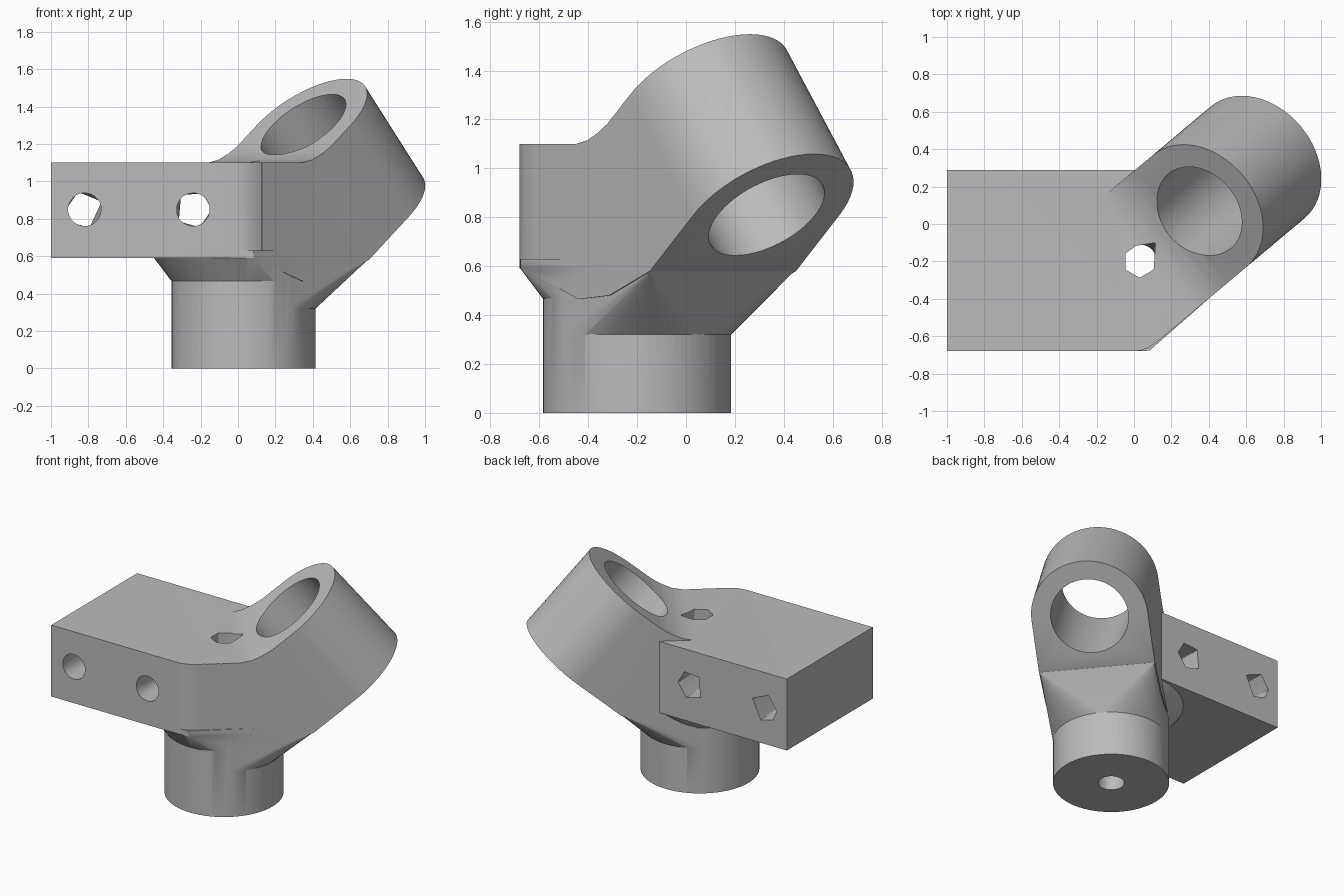
import bpy, bmesh, math
from mathutils import Vector

cube = bpy.data.objects.get("Cube")
if cube:
    bpy.data.objects.remove(cube)

grey = bpy.data.materials.new("plain grey")
grey.use_nodes = True
grey.diffuse_color = (0.5, 0.5, 0.5, 1)
grey.node_tree.nodes["Principled BSDF"].inputs["Base Color"].default_value = (0.5, 0.5, 0.5, 1)

POST = Vector((0.03, -0.2, 0))
YAW = math.radians(40)
HALF, BORE = 0.39, 0.26
TOP, LOW = (0.418, 1.30), (0.824, 0.81)     # ends of the tube axis: (along arm, z)
SLOPE = Vector((0.49, 0.406)).normalized()  # square to the tube axis


def arm_pt(s, n, z):
    """Point from arm coordinates: along, across, up."""
    c, k = math.cos(YAW), math.sin(YAW)
    return POST + Vector((s * c - n * k, s * k + n * c, z))


def make(name, bm):
    bmesh.ops.recalc_face_normals(bm, faces=bm.faces)
    mesh = bpy.data.meshes.new(name)
    bm.to_mesh(mesh)
    bm.free()
    mesh.materials.append(grey)
    ob = bpy.data.objects.new(name, mesh)
    bpy.context.collection.objects.link(ob)
    return ob


def hull(name, points):
    bm = bmesh.new()
    verts = [bm.verts.new(p) for p in points]
    res = bmesh.ops.convex_hull(bm, input=verts)
    spare = {v for v in res["geom_interior"] + res["geom_unused"]
             if isinstance(v, bmesh.types.BMVert)}
    bmesh.ops.delete(bm, geom=list(spare), context='VERTS')
    bmesh.ops.dissolve_limit(bm, angle_limit=0.005, verts=bm.verts, edges=bm.edges)
    return make(name, bm)


def circle(r, count=64, start=0, sweep=360):
    steps = count if sweep == 360 else count - 1
    return [(r * math.cos(a), r * math.sin(a)) for a in
            (math.radians(start + sweep * i / steps) for i in range(count))]


def polar(angles, r):
    return [(r * math.cos(math.radians(a)), r * math.sin(math.radians(a))) for a in angles]


def tube_pt(end, p, n, push=0):
    """Point on a plane square to the tube axis."""
    return arm_pt(end[0] + SLOPE.x * p + SLOPE.y * push, n,
                  end[1] + SLOPE.y * p - SLOPE.x * push)


# Clamp block, with one rounded corner leading into the arm
side = [arm_pt(s, -HALF + 0.001, 0).to_2d() for s in (-0.19, 0.15)]
outline = [(-1, -0.68), (0, -0.68), (0.04, -0.675), (0.08, -0.66), *side, (0.01, 0.29), (-1, 0.29)]
block = hull("clamp_block", [(x, y, z) for x, y in outline for z in (0.59, 1.10)])

# Arm: side profile extruded to full width, closed by the half round tube end
def on_slope(end, d):
    return (end[0] + SLOPE.x * d, end[1] + SLOPE.y * d)

profile = [on_slope(TOP, -0.18), (0.22, 1.148), (0.15, 1.115), (0.07, 1.099), (-0.2, 1.099),
           (-0.2, 0.57), (0.09, 0.465), (0.286, 0.48), on_slope(LOW, -0.36)]
bm = bmesh.new()
arc = circle(HALF, 33, -90, 180)
upper, lower = ([bm.verts.new(tube_pt(e, p, n)) for p, n in arc] for e in (TOP, LOW))
near, far = ([bm.verts.new(arm_pt(s, n, z)) for s, z in profile] for n in (-HALF, HALF))
for row_a, row_b in ((upper, lower), (near, far)):
    for i in range(len(row_a) - 1):
        bm.faces.new((row_a[i], row_a[i + 1], row_b[i + 1], row_b[i]))
bm.faces.new(upper + [far[0], near[0]])
bm.faces.new(lower + [far[-1], near[-1]])
bm.faces.new([upper[0]] + near + [lower[0]])
bm.faces.new([upper[-1]] + far + [lower[-1]])
arm = make("tube_arm", bm)

# Round post, its flare under the block and its web under the arm
post = hull("post", [POST + Vector((x, y, z)) for x, y in circle(0.385) for z in (0, 0.65)])
flare_pts = []
for r, z in ((0.38, 0.46), (0.405, 0.53), (0.48, 0.592), (0.48, 0.63)):
    for s, n in circle(r):
        if s > -0.25:
            n = max(n, -HALF + 0.002)
        p = arm_pt(s, n, z)
        p.y = min(max(p.y, -0.679), 0.289)
        flare_pts.append(p)
flare = hull("post_flare", flare_pts)
w = HALF - 0.006
web_pts = [arm_pt(s, n, 0.32) for s, n in circle(0.384, 33, -90, 180)]
web_pts += [arm_pt(s, n, z) for n in (-w, w)
            for s, z in ((0, 0.6), (0.09, 0.47), (0.286, 0.485), (0.54, 0.578), (0.5, 0.62))]
web = hull("arm_web", web_pts)

# Cutters: tube bore, post hole and two cross holes that turn from round to angular
cutters = [hull("bore_cutter", [tube_pt(e, p, n, d) for e, d in ((TOP, -0.2), (LOW, 0.2))
                                for p, n in circle(BORE)])]
top_shape = polar((270, 330, 100, 150, 210), 0.085) + polar((50,), 0.13)
cutters.append(hull("post_hole_cutter",
                    [POST + Vector((x, y, z)) for x, y in circle(0.088, 32) for z in (-0.1, 0.5)]
                    + [POST + Vector((x, y, 1.2)) for x, y in top_shape]))
for hx, angles in ((-0.82, (25, 110, 180, 225, 285)), (-0.24, (0, 60, 130, 220, 290))):
    cutters.append(hull("cross_hole_cutter",
                        [(hx + x, -0.75, 0.85 + z) for x, z in circle(0.088, 32)]
                        + [(hx + x, 0.3, 0.85 + z) for x, z in polar(angles, 0.1)]))

# Join the parts into one bracket and cut the holes
for tools, op in (((arm, post, flare, web), 'UNION'), (cutters, 'DIFFERENCE')):
    for tool in tools:
        mod = block.modifiers.new(tool.name, 'BOOLEAN')
        mod.operation, mod.solver, mod.object = op, 'EXACT', tool
bpy.context.view_layer.update()
solid = bpy.data.meshes.new_from_object(block.evaluated_get(bpy.context.evaluated_depsgraph_get()))
block.modifiers.clear()
block.data = solid
block.name = "angled_tube_bracket"
for tool in [arm, post, flare, web] + cutters:
    bpy.data.objects.remove(tool)

bpy.ops.object.select_all(action='DESELECT')
block.select_set(True)
bpy.context.view_layer.objects.active = block
bpy.ops.object.shade_smooth_by_angle(angle=math.radians(25))
